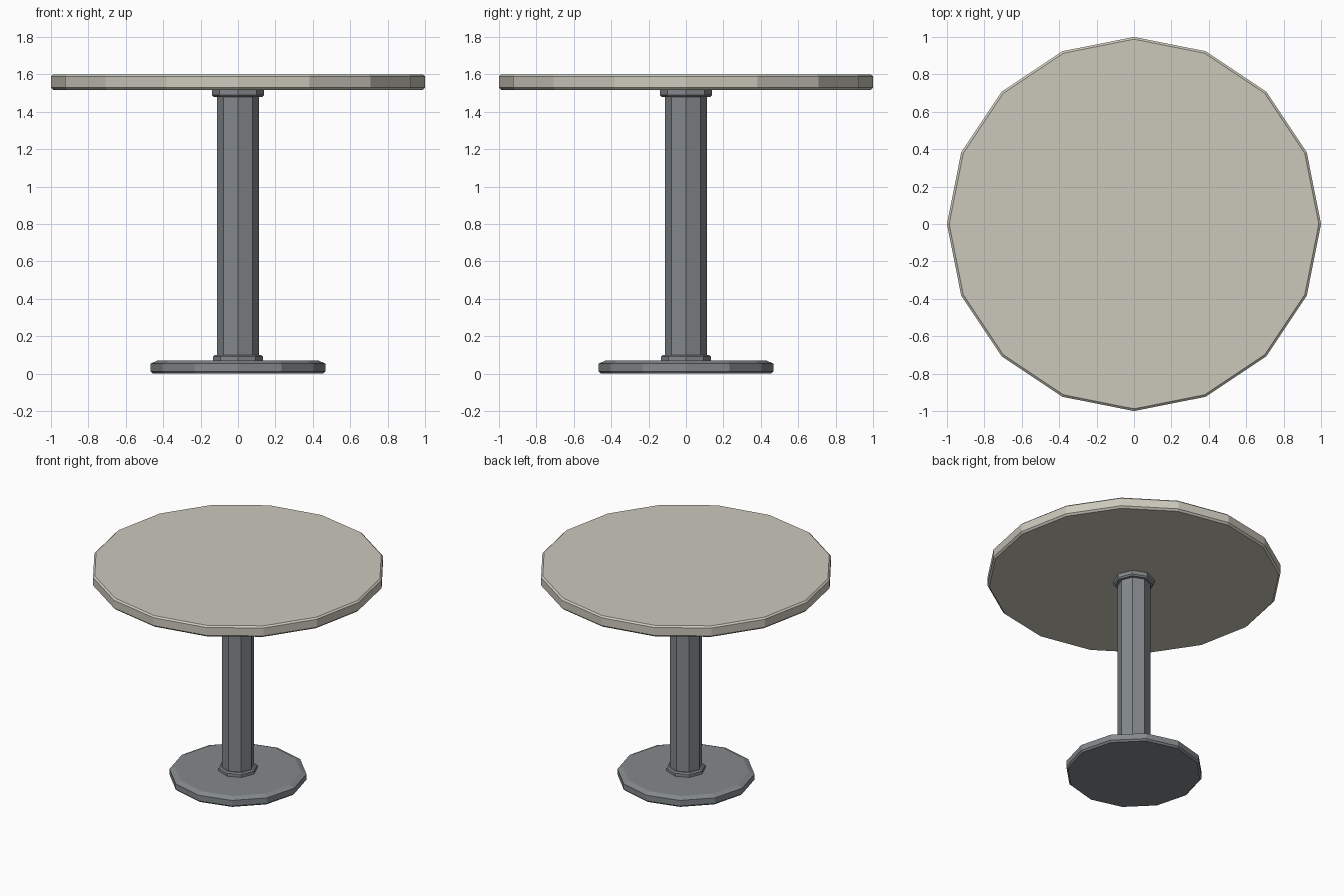
import bpy, bmesh, math

if "Cube" in bpy.data.objects:
    bpy.data.objects.remove(bpy.data.objects["Cube"])


def material(name, rgb):
    m = bpy.data.materials.new(name)
    m.diffuse_color = (*rgb, 1.0)
    m.use_nodes = True
    m.node_tree.nodes["Principled BSDF"].inputs["Base Color"].default_value = m.diffuse_color
    return m


def lathe(name, sides, profile, mat):
    """Faceted solid of revolution from (radius, z) points, bottom to top."""
    bm = bmesh.new()
    rings = []
    for r, z in profile:
        rings.append([bm.verts.new((r * math.cos(2 * math.pi * i / sides),
                                    r * math.sin(2 * math.pi * i / sides), z))
                      for i in range(sides)])
    for lo, hi in zip(rings, rings[1:]):
        for i in range(sides):
            j = (i + 1) % sides
            bm.faces.new((lo[i], lo[j], hi[j], hi[i]))
    bm.faces.new(rings[0][::-1])
    bm.faces.new(rings[-1])
    me = bpy.data.meshes.new(name)
    bm.to_mesh(me)
    bm.free()
    me.materials.append(mat)
    ob = bpy.data.objects.new(name, me)
    bpy.context.collection.objects.link(ob)
    return ob


stone = material("warm_stone", (0.60, 0.58, 0.50))
metal = material("grey_metal", (0.23, 0.25, 0.26))

# Round top with chamfered rims
lathe("table_top", 16, [(0.987, 1.517), (1.0, 1.53), (1.0, 1.589), (0.988, 1.60)], stone)
# Foot disc, wide chamfer above and a small one below
lathe("base_plate", 12, [(0.455, 0.0), (0.467, 0.012), (0.467, 0.054), (0.43, 0.07)], metal)
# Column and its collars
lathe("column", 8, [(0.111, 0.06), (0.111, 1.50)], metal)
lathe("lower_collar", 8, [(0.133, 0.065), (0.133, 0.092), (0.123, 0.10)], metal)
lathe("upper_collar", 8, [(0.13, 1.48), (0.14, 1.49), (0.14, 1.52)], metal)
